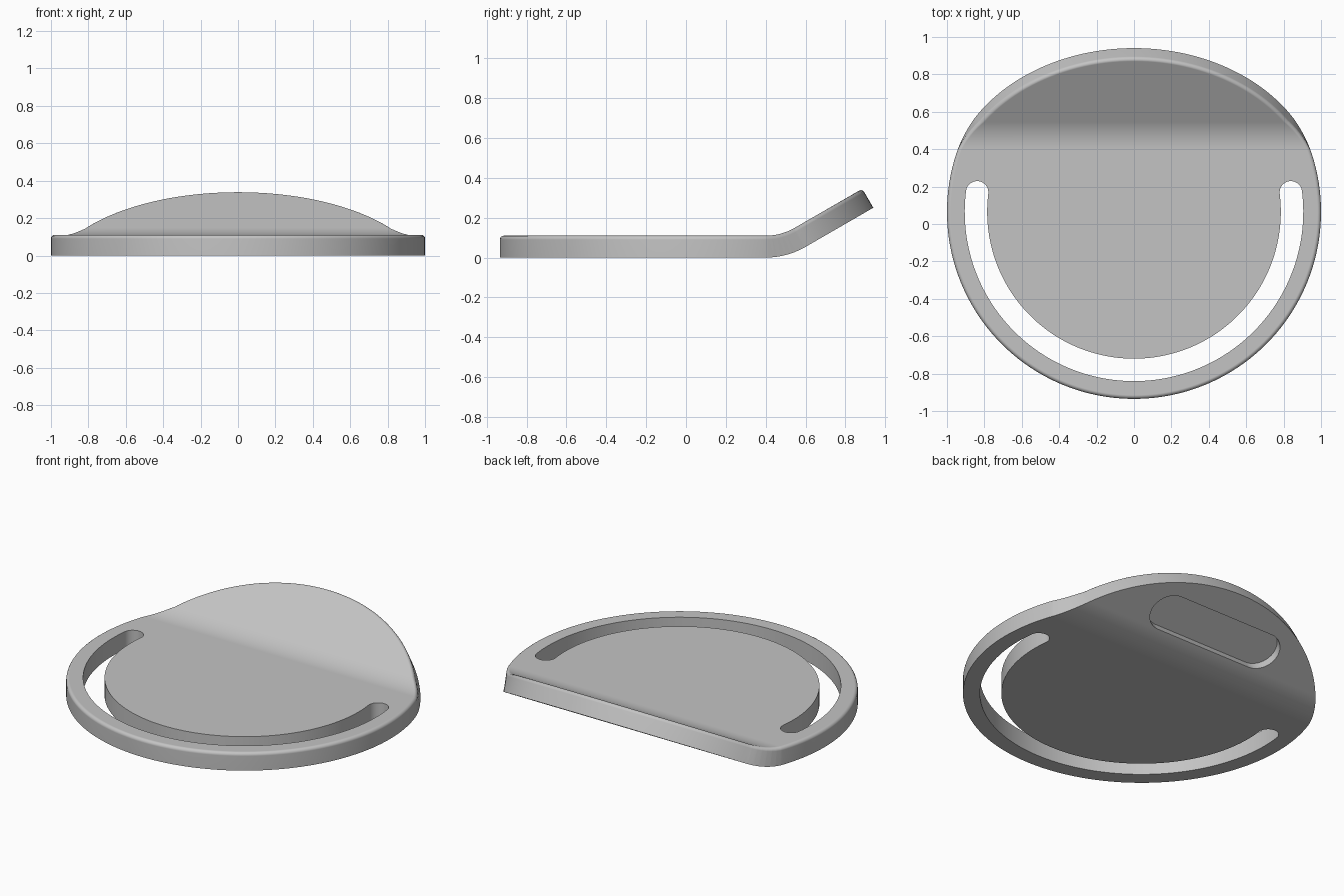
import bpy, bmesh
from math import sin, cos, pi, radians
from mathutils import Matrix, Vector

if "Cube" in bpy.data.objects:
    bpy.data.objects.remove(bpy.data.objects["Cube"])

THICK = 0.11
CENTRE_Y = 0.065          # centre of the round plate
FOLD_Y = 0.4              # where the back edge starts to curl up
FOLD_R = 0.4              # curl radius on the underside
ANGLE = radians(30)
ARC = FOLD_R * ANGLE
FLAP_END = FOLD_Y + ARC + 0.393


def fold(co):
    """Curl a point of the flat plate up along the back."""
    if co.y <= FOLD_Y:
        return co
    run = co.y - FOLD_Y
    a = min(run, ARC) / FOLD_R
    rest = max(run - ARC, 0)
    r = FOLD_R - co.z
    return Vector((co.x, FOLD_Y + r * sin(a) + rest * cos(a),
                   FOLD_R - r * cos(a) + rest * sin(a)))


def arc(cx, cy, r, start, end, n):
    steps = [start + (end - start) * i / n for i in range(n + 1)]
    return [(cx + r * cos(a), cy + r * sin(a)) for a in steps]


def finish(bm, name):
    bmesh.ops.recalc_face_normals(bm, faces=bm.faces[:])
    mesh = bpy.data.meshes.new(name)
    bm.to_mesh(mesh)
    bm.free()
    obj = bpy.data.objects.new(name, mesh)
    bpy.context.collection.objects.link(obj)
    return obj


def prism(name, outline, z0, z1, matrix=Matrix()):
    bm = bmesh.new()
    face = bm.faces.new([bm.verts.new((x, y, z0)) for x, y in outline])
    top = bmesh.ops.extrude_face_region(bm, geom=[face])["geom"]
    verts = [v for v in top if isinstance(v, bmesh.types.BMVert)]
    bmesh.ops.translate(bm, verts=verts, vec=(0, 0, z1 - z0))
    bm.transform(matrix)
    obj = finish(bm, name)
    obj.hide_render = True
    return obj


# Round plate with a softened top rim
bm = bmesh.new()
bmesh.ops.create_cone(bm, cap_ends=True, segments=160, radius1=1, radius2=1, depth=THICK,
                      matrix=Matrix.Translation((0, CENTRE_Y, THICK / 2)))
rim = [e for e in bm.edges if all(v.co.z > THICK / 2 for v in e.verts)]
bmesh.ops.bevel(bm, geom=rim, offset=0.02, segments=4, profile=0.5, affect='EDGES')

# Shorten the back slightly, slice it across the curl, then curl it up
squeeze = (FLAP_END - FOLD_Y) / (CENTRE_Y + 1 - FOLD_Y)
for v in bm.verts:
    if v.co.y > FOLD_Y:
        v.co.y = FOLD_Y + (v.co.y - FOLD_Y) * squeeze
for i in range(15):
    bmesh.ops.bisect_plane(bm, geom=bm.verts[:] + bm.edges[:] + bm.faces[:], dist=1e-5,
                           plane_co=(0, FOLD_Y + ARC * i / 14, 0), plane_no=(0, 1, 0))
for v in bm.verts:
    v.co = fold(v.co.copy())
plate = finish(bm, "curled_plate")

# Curved through-slot around the front
tip = radians(7.1)
end_x, end_y = 0.845 * cos(tip), CENTRE_Y + 0.845 * sin(tip)
slot = arc(0, CENTRE_Y, 0.905, -pi - tip, tip, 120)
slot += arc(end_x, end_y, 0.06, tip, tip + pi, 14)[1:-1]
slot += arc(0, CENTRE_Y, 0.785, tip, -pi - tip, 120)
slot += arc(-end_x, end_y, 0.06, -tip, pi - tip, 14)[1:-1]
slot_cutter = prism("slot_cutter", slot, -0.2, 0.3)

# Rounded pocket under the raised flap
pill = arc(0.33, 0.122, 0.118, -pi / 2, pi / 2, 20) + arc(-0.33, 0.122, 0.118, pi / 2, 3 * pi / 2, 20)
flap_start = fold(Vector((0, FOLD_Y + ARC, 0)))
pocket_cutter = prism("pocket_cutter", pill, -0.1, 0.05,
                      Matrix.Translation(flap_start) @ Matrix.Rotation(ANGLE, 4, 'X'))

bpy.ops.object.select_all(action='DESELECT')
plate.select_set(True)
bpy.context.view_layer.objects.active = plate
for cutter in (slot_cutter, pocket_cutter):
    mod = plate.modifiers.new(cutter.name, 'BOOLEAN')
    mod.operation, mod.solver, mod.object = 'DIFFERENCE', 'EXACT', cutter
    bpy.ops.object.modifier_apply(modifier=mod.name)
    bpy.data.objects.remove(cutter)

# Plain grey finish
grey = bpy.data.materials.new("plain_grey")
grey.use_nodes = True
colour = (0.55, 0.55, 0.55, 1)
grey.diffuse_color = colour
grey.node_tree.nodes["Principled BSDF"].inputs["Base Color"].default_value = colour
plate.data.materials.clear()
plate.data.materials.append(grey)

bpy.ops.object.shade_smooth_by_angle(angle=radians(30))
normals = plate.modifiers.new("even_normals", 'WEIGHTED_NORMAL')
normals.keep_sharp = True
